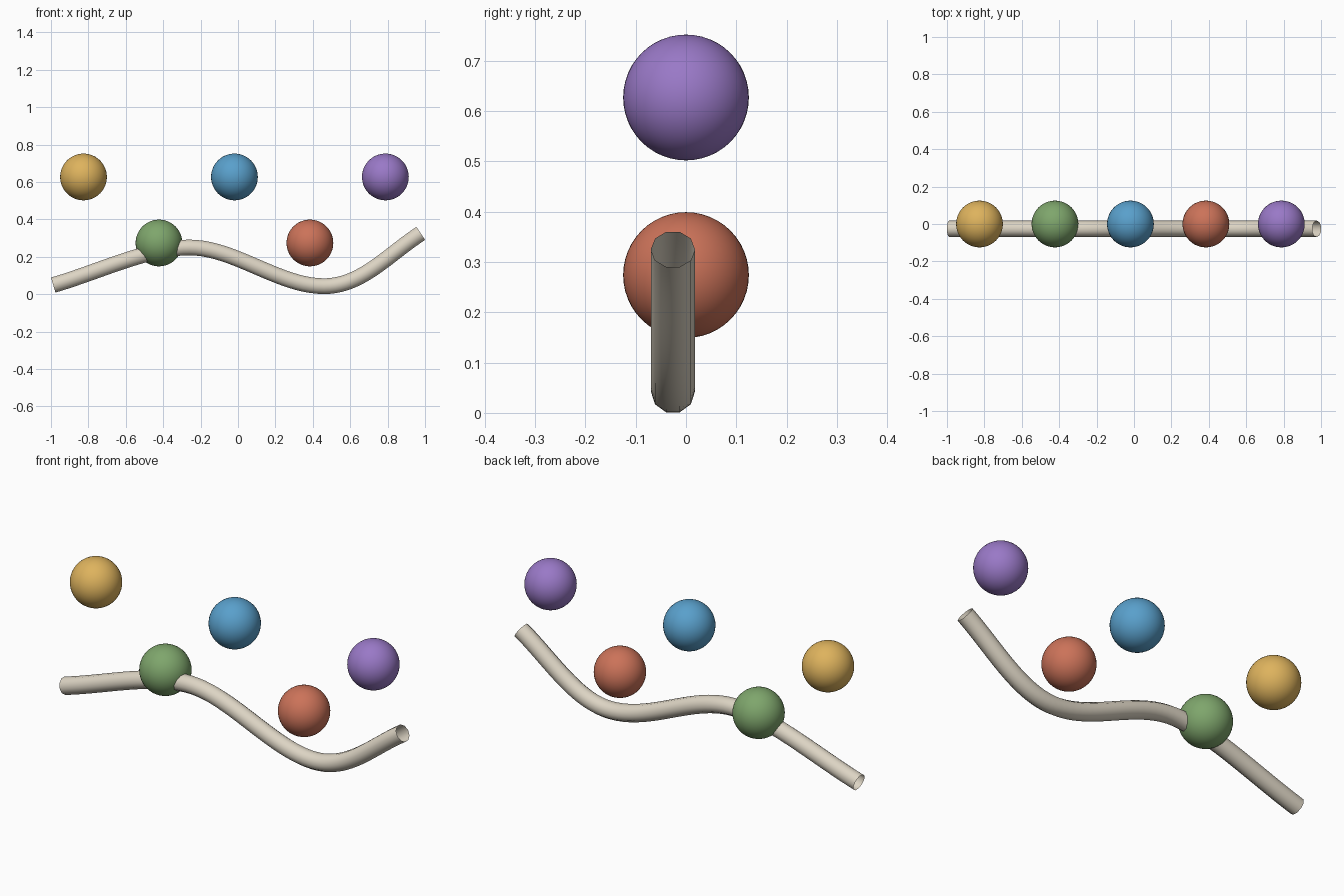
import bpy, bmesh, math
from mathutils import Vector
from mathutils.geometry import interpolate_bezier

cube = bpy.data.objects.get("Cube")
if cube:
    bpy.data.objects.remove(cube, do_unlink=True)


def material(name, rgb):
    mat = bpy.data.materials.new(name)
    mat.use_nodes = True
    mat.diffuse_color = (*rgb, 1)
    mat.node_tree.nodes["Principled BSDF"].inputs["Base Color"].default_value = (*rgb, 1)
    return mat


def add_object(name, bm, mat):
    for face in bm.faces:
        face.smooth = True
    mesh = bpy.data.meshes.new(name)
    bm.to_mesh(mesh)
    bm.free()
    mesh.materials.append(mat)
    obj = bpy.data.objects.new(name, mesh)
    bpy.context.collection.objects.link(obj)
    return obj


# Five floating balls, alternating high and low
BALL_RADIUS = 0.125
HIGH, LOW = 0.627, 0.274
balls = [
    ("gold", (0.73, 0.45, 0.11), HIGH),
    ("green", (0.21, 0.38, 0.15), LOW),
    ("blue", (0.10, 0.35, 0.60), HIGH),
    ("red", (0.60, 0.17, 0.10), LOW),
    ("purple", (0.32, 0.19, 0.57), HIGH),
]
for i, (colour, rgb, z) in enumerate(balls):
    bm = bmesh.new()
    bmesh.ops.create_uvsphere(bm, u_segments=48, v_segments=24, radius=BALL_RADIUS)
    ball = add_object(colour + "_ball", bm, material(colour, rgb))
    ball.location = ((i - 2) * 0.4035 - 0.019, 0, z)

# Wavy path of the tube: (x, z) knots and handles of three Bezier spans
TUBE_Y, TUBE_RADIUS, SIDES, STEPS = -0.026, 0.044, 10, 20
path = [Vector((x, TUBE_Y, z)) for x, z in [
    (-0.988, 0.049), (-0.75, 0.118), (-0.48, 0.25),
    (-0.26, 0.25), (-0.02, 0.25), (0.22, 0.043),
    (0.46, 0.043), (0.66, 0.043), (0.80, 0.21),
    (0.977, 0.325)]]
centres = [path[0]]
for k in range(0, 9, 3):
    centres += interpolate_bezier(*path[k:k + 4], STEPS + 1)[1:]

# Open-ended ten-sided tube swept along the path
bm = bmesh.new()
rings = []
side = Vector((0, 1, 0))
for i, centre in enumerate(centres):
    tangent = centres[min(i + 1, len(centres) - 1)] - centres[max(i - 1, 0)]
    up = tangent.normalized().cross(side)
    ring = []
    for j in range(SIDES):
        a = math.tau * j / SIDES
        ring.append(bm.verts.new(centre + TUBE_RADIUS * (side * math.cos(a) + up * math.sin(a))))
    rings.append(ring)
for r0, r1 in zip(rings, rings[1:]):
    for j in range(SIDES):
        n = (j + 1) % SIDES
        bm.faces.new((r0[j], r0[n], r1[n], r1[j]))
bmesh.ops.recalc_face_normals(bm, faces=bm.faces)
add_object("wavy_tube", bm, material("beige", (0.72, 0.66, 0.55)))
